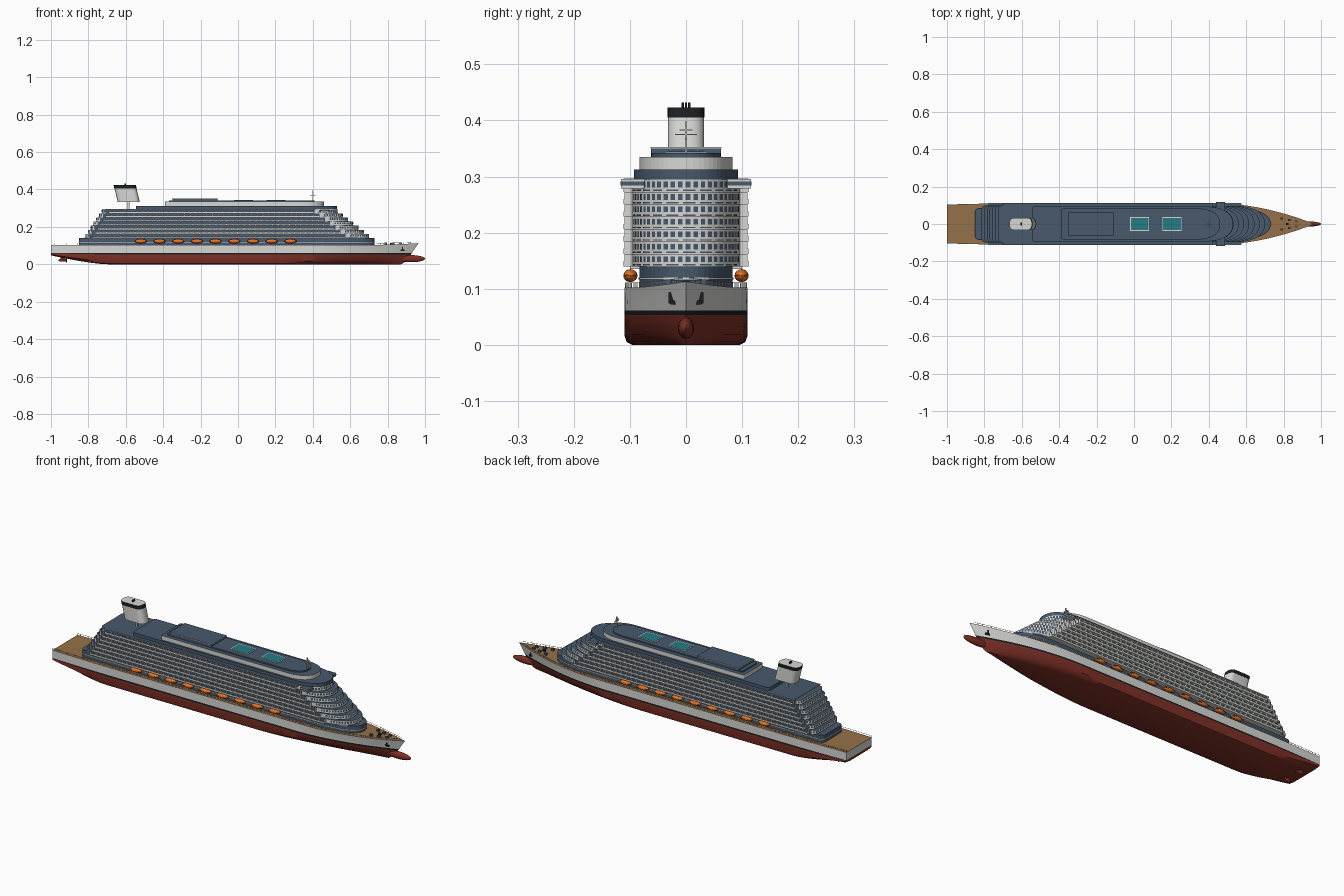
import bpy, bmesh, math
from mathutils import Vector, Matrix

if "Cube" in bpy.data.objects:
    bpy.data.objects.remove(bpy.data.objects["Cube"])

COLOURS = [("white paint", (0.68, 0.68, 0.66)), ("navy", (0.065, 0.10, 0.15)),
           ("black", (0.012, 0.014, 0.015)), ("hull red", (0.21, 0.03, 0.02)),
           ("wood deck", (0.30, 0.165, 0.065)), ("lifeboat orange", (0.80, 0.17, 0.02)),
           ("pool water", (0.02, 0.20, 0.24))]
WHITE, NAVY, BLACK, RED, WOOD, ORANGE, WATER = range(7)
MATS = []
for label, rgb in COLOURS:
    m = bpy.data.materials.new(label)
    m.diffuse_color = (*rgb, 1)
    m.use_nodes = True
    m.node_tree.nodes["Principled BSDF"].inputs["Base Color"].default_value = m.diffuse_color
    MATS.append(m)


def finish(bm, name, smooth=False):
    me = bpy.data.meshes.new(name)
    bm.to_mesh(me)
    bm.free()
    for m in MATS:
        me.materials.append(m)
    ob = bpy.data.objects.new(name, me)
    bpy.context.collection.objects.link(ob)
    if smooth:
        bpy.ops.object.select_all(action='DESELECT')
        ob.select_set(True)
        bpy.context.view_layer.objects.active = ob
        bpy.ops.object.shade_smooth_by_angle(angle=math.radians(35))
    return ob


def box(bm, x0, x1, y0, y1, z0, z1, side=WHITE, top=None):
    y0, y1 = min(y0, y1), max(y0, y1)
    prism(bm, [(x0, y0), (x1, y0), (x1, y1), (x0, y1)], z0, z1, side, top)


def prism(bm, pts, z0, z1, side=WHITE, top=None, flank=None, shift=0):
    """Extrude a counter-clockwise outline; flank colours walls facing sideways."""
    lo = [bm.verts.new((x, y, z0)) for x, y in pts]
    hi = [bm.verts.new((x + shift, y, z1)) for x, y in pts]
    n = len(pts)
    for i in range(n):
        j = (i + 1) % n
        f = bm.faces.new((lo[i], lo[j], hi[j], hi[i]))
        f.normal_update()
        f.material_index = flank if flank is not None and abs(f.normal.y) > 0.995 else side
    bm.faces.new(lo[::-1]).material_index = side
    bm.faces.new(hi).material_index = side if top is None else top


def outline(xr, xf, hw, fl, rr, e=2.3, n=28):
    """Deck plan: rounded front of length fl, rear corners of radius rr."""
    pts = []
    for i in range(n + 1):
        a = math.pi * (i / n - 0.5)
        c, s = max(0, math.cos(a)), math.sin(a)
        pts.append((xf - fl + fl * c ** (2 / e), math.copysign(hw * abs(s) ** (2 / e), s)))
    for sgn, start in ((1, 90), (-1, 180)):
        for i in range(5):
            a = math.radians(start + i * 22.5)
            pts.append((xr + rr + rr * math.cos(a), sgn * (hw - rr) + rr * math.sin(a)))
    return pts


def ellipsoid(bm, c, r, mat, u=14, v=8):
    M = Matrix.Translation(c) @ Matrix.Diagonal((*r, 1))
    res = bmesh.ops.create_uvsphere(bm, u_segments=u, v_segments=v, radius=1, matrix=M)
    for f in {f for vt in res["verts"] for f in vt.link_faces}:
        f.material_index = mat


def windows(bm, pts, z0, z1, pitch, width):
    """Flat panes along the curved front and the stern of a deck plan."""
    carry = pitch / 2
    for p, q in zip(pts, pts[1:] + pts[:1]):
        p, q = Vector(p), Vector(q)
        length = (q - p).length
        if length < 1e-6:
            continue
        t = (q - p) / length
        nrm = Vector((t.y, -t.x))
        while carry < length:
            c = p + t * carry + nrm * 0.0012
            if abs(nrm.y) < 0.985:
                a, b = c - t * width / 2, c + t * width / 2
                f = bm.faces.new([bm.verts.new(k) for k in (
                    (*a, z0), (*b, z0), (*b, z1), (*a, z1))])
                f.material_index = NAVY
            carry += pitch
        carry -= length


# Hull: lofted waterlines, each with half width, height, taper start, power, bow end
ROWS = [(0.0, 0.0, 0.1, 1.5, 0.87), (0.096, 0.0, 0.1, 1.5, 0.87), (0.106, 0.005, 0.2, 1.6, 0.88),
        (0.11, 0.018, 0.3, 1.7, 0.90), (0.11, 0.053, 0.4, 1.9, 0.925),
        (0.11, 0.061, 0.4, 1.9, 0.93), (0.11, 0.102, 0.45, 1.85, 0.965)]
BANDS = [RED, RED, RED, RED, BLACK, WHITE]


def hull_point(t, row):
    hw, z, start, power, end = ROWS[row]
    x = -1 + t * (end + 1)
    s = min(1, max(0, (x - start) / (end - start)))
    aft = max(0, (-0.7 - x) / 0.3)
    y = hw * (1 - s ** power) * (1 - (0.055 if row > 2 else 0.25) * aft ** 1.5)
    z += 0.048 * aft ** 1.4 * max(0, 1 - z / 0.061)
    if row == 6:
        z += 0.011 * max(0, (x - 0.6) / 0.365) ** 2
    return Vector((x, y, z))


bm = bmesh.new()
N = 60
rings = []
for i in range(N + 1):
    half = [hull_point(i / N, r) for r in range(7)]
    ring = [bm.verts.new((p.x, -p.y, p.z)) for p in half[:0:-1]]
    ring += [bm.verts.new(p) for p in half]
    rings.append(ring)
order = BANDS[::-1] + BANDS
for a, b in zip(rings, rings[1:]):
    for j in range(12):
        bm.faces.new((a[j], a[j + 1], b[j + 1], b[j])).material_index = order[j]
    bm.faces.new((a[12], a[0], b[0], b[12])).material_index = WOOD
for j in range(6):
    if j < 5:
        f = bm.faces.new((rings[0][j], rings[0][j + 1], rings[0][11 - j], rings[0][12 - j]))
    else:
        f = bm.faces.new((rings[0][5], rings[0][6], rings[0][7]))
    f.material_index = order[j]
bmesh.ops.remove_doubles(bm, verts=bm.verts, dist=1e-5)
bmesh.ops.recalc_face_normals(bm, faces=bm.faces)
finish(bm, "hull", True)

bm = bmesh.new()
ellipsoid(bm, (0.925, 0, 0.03), (0.075, 0.0145, 0.019), RED, 20, 12)
finish(bm, "bulbous_bow", True)

# Propulsion pods under the stern
bm = bmesh.new()
for y in (-0.045, 0.045):
    box(bm, -0.95, -0.925, y - 0.004, y + 0.004, 0.02, 0.055, RED)
    ellipsoid(bm, (-0.937, y, 0.022), (0.024, 0.008, 0.008), RED)
    for k in range(4):
        a = k * math.pi / 2 + 0.4
        ellipsoid(bm, (-0.917, y + 0.009 * math.cos(a), 0.022 + 0.009 * math.sin(a)),
                  (0.002, 0.005, 0.005), RED, 8, 5)
finish(bm, "propulsion_pods", True)

# Promenade block
bm = bmesh.new()
prism(bm, outline(-0.85, 0.73, 0.083, 0.19, 0.02), 0.1, 0.14, NAVY)
prism(bm, outline(-0.852, 0.732, 0.0845, 0.19, 0.02), 0.117, 0.120, WHITE)
finish(bm, "promenade_deck")

# Cabin decks stepping in at both ends, with balconies along the sides
cabins, panes, balconies = bmesh.new(), bmesh.new(), bmesh.new()
H = 0.155 / 7
for d in range(7):
    z = 0.14 + d * H
    xr, xf = -0.815 + 0.0145 * d, 0.70 - 0.028 * d
    plan = outline(xr, xf, 0.098, 0.17, 0.02)
    prism(cabins, plan, z, z + H, WHITE, NAVY, NAVY)
    windows(panes, plan, z + 0.008, z + 0.018, 0.0135, 0.0085)
    windows(panes, plan, z + 0.0015, z + 0.004, 0.03, 0.022)
    b0, b1 = xr + 0.035, xf - 0.125
    for s in (-1, 1):
        box(balconies, b0, b1, s * 0.096, s * 0.110, z, z + 0.003, WHITE, NAVY)
        box(balconies, b0, b1, s * 0.1085, s * 0.111, z, z + 0.0095, WHITE)
        n = int((b1 - b0) / 0.03)
        for k in range(n + 1):
            x = b0 + (b1 - b0 - 0.003) * k / n
            box(balconies, x, x + 0.003, s * 0.096, s * 0.110, z, z + H)
box(balconies, -0.70, 0.42, -0.111, 0.111, 0.293, 0.297, WHITE, NAVY)
finish(cabins, "cabin_decks")
finish(panes, "cabin_windows")
finish(balconies, "balconies")

# Bridge wings
bm = bmesh.new()
box(bm, 0.44, 0.485, -0.116, 0.116, 0.279, 0.296, WHITE, NAVY)
box(bm, 0.439, 0.486, -0.117, 0.117, 0.284, 0.291, NAVY)
finish(bm, "bridge_wings")

# Upper decks
bm = bmesh.new()
prism(bm, outline(-0.545, 0.53, 0.093, 0.15, 0.012), 0.295, 0.313, NAVY)
prism(bm, outline(-0.39, 0.46, 0.083, 0.12, 0.01), 0.313, 0.335, WHITE, NAVY)
prism(bm, outline(-0.37, 0.41, 0.062, 0.09, 0.01), 0.335, 0.342, NAVY)
box(bm, -0.35, -0.11, -0.062, 0.062, 0.342, 0.350, NAVY)
box(bm, -0.352, -0.108, -0.063, 0.063, 0.350, 0.353, WHITE, NAVY)
finish(bm, "upper_decks")

# Pools with pale rims
bm = bmesh.new()
for x in (0.03, 0.203):
    box(bm, x - 0.051, x + 0.051, -0.037, 0.037, 0.341, 0.344)
    box(bm, x - 0.047, x + 0.047, -0.033, 0.033, 0.342, 0.3448, WATER)
finish(bm, "pools")

# Raked funnel: white casing, black band, pale cap and exhaust pipes
bm = bmesh.new()


def casing(z0, z1, side, top=None, grow=0.0):
    lean = lambda z: -0.022 * (z - 0.333) / 0.092
    base = outline(-0.643 - grow, -0.525 + grow, 0.032 + grow, 0.025, 0.024, 2.3, 16)
    prism(bm, [(x + lean(z0), y) for x, y in base], z0, z1, side, top, None, lean(z1) - lean(z0))


casing(0.333, 0.405, WHITE)
casing(0.405, 0.423, BLACK, WHITE, 0.0006)
for y in (-0.006, 0, 0.006):
    box(bm, -0.607, -0.600, y - 0.0022, y + 0.0022, 0.42, 0.432, BLACK)
box(bm, -0.59, -0.58, -0.005, 0.005, 0.295, 0.335, WHITE)
finish(bm, "funnel", True)

# Radar mast
bm = bmesh.new()
box(bm, 0.398, 0.402, -0.002, 0.002, 0.335, 0.398)
for z, w in ((0.374, 0.02), (0.382, 0.012)):
    box(bm, 0.397, 0.403, -w, w, z, z + 0.002)
box(bm, 0.385, 0.415, -0.0015, 0.0015, 0.366, 0.368)
finish(bm, "radar_mast")

# Lifeboats on both sides with their davits
boats, davits = bmesh.new(), bmesh.new()
for s in (-1, 1):
    for i in range(9):
        x = -0.52 + 0.1 * i
        ellipsoid(boats, (x, s * 0.099, 0.1235), (0.033, 0.0125, 0.0115), ORANGE, 16, 10)
        box(boats, x - 0.031, x + 0.031, s * 0.087, s * 0.111, 0.1225, 0.1245, ORANGE)
        for dx in (-0.02, 0.02):
            box(davits, x + dx - 0.0015, x + dx + 0.0015, s * 0.082, s * 0.1, 0.135, 0.1395)
finish(boats, "lifeboats", True)
finish(davits, "davits")

# Deck railing following the hull edge
bm = bmesh.new()
M = 96
edge = [hull_point(i / M, 6) for i in range(M)]
for s in (-1, 1):
    for p, q in zip(edge, edge[1:]):
        y, y2 = s * max(0, p.y - 0.002), s * max(0, q.y - 0.002)
        box(bm, p.x - 0.0006, p.x + 0.0006, y - 0.0006, y + 0.0006, p.z, p.z + 0.009)
        prism(bm, [(p.x, y - 0.0006), (q.x, y2 - 0.0006), (q.x, y2 + 0.0006), (p.x, y + 0.0006)],
              p.z + 0.008, p.z + 0.0092)
finish(bm, "deck_railing")

# Anchors, winches and bollards at the bow
bm = bmesh.new()
for s in (-1, 1):
    box(bm, 0.876, 0.881, s * 0.018, s * 0.031, 0.074, 0.093, BLACK)
    box(bm, 0.868, 0.889, s * 0.018, s * 0.028, 0.072, 0.079, BLACK)
    for x, y in ((0.79, 0.03), (0.83, 0.022), (0.87, 0.013)):
        box(bm, x - 0.007, x + 0.007, s * (y - 0.005), s * (y + 0.005), 0.1, 0.116, NAVY)
box(bm, 0.812, 0.826, -0.006, 0.006, 0.1, 0.115, BLACK)
finish(bm, "anchors_and_winches")
